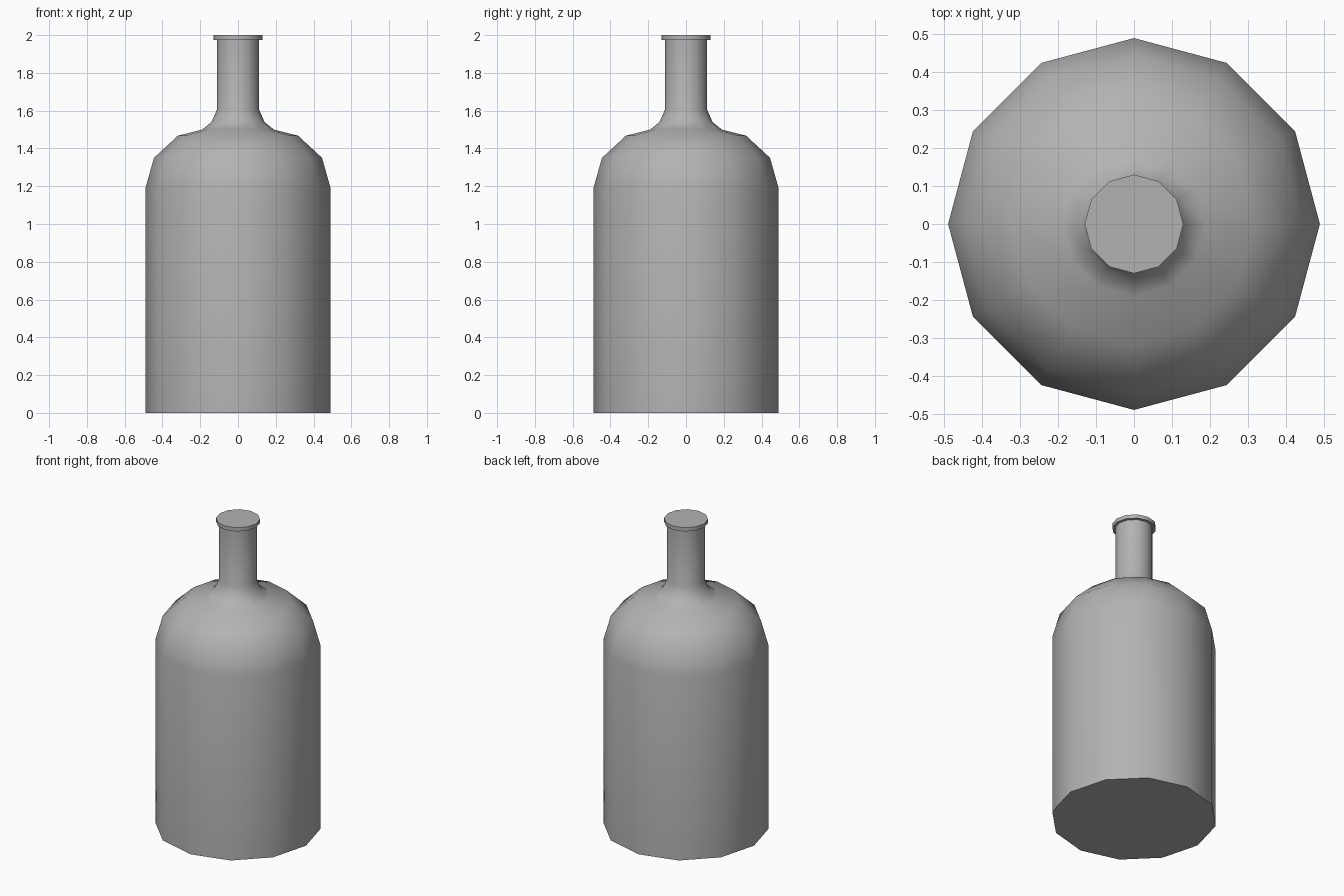
import bpy, bmesh, math

if "Cube" in bpy.data.objects:
    bpy.data.objects.remove(bpy.data.objects["Cube"])

SIDES = 12

grey = bpy.data.materials.new("plain grey")
grey.diffuse_color = (0.45, 0.45, 0.45, 1)
grey.use_nodes = True
grey.node_tree.nodes["Principled BSDF"].inputs["Base Color"].default_value = grey.diffuse_color


def lathe(name, profile):
    """Revolve (radius, z) points around z, with flat caps at both ends."""
    bm = bmesh.new()
    rings = []
    for r, z in profile:
        rings.append([bm.verts.new((r * math.cos(2 * math.pi * i / SIDES),
                                    r * math.sin(2 * math.pi * i / SIDES), z))
                      for i in range(SIDES)])
    for a, b in zip(rings, rings[1:]):
        for i in range(SIDES):
            j = (i + 1) % SIDES
            bm.faces.new((a[i], a[j], b[j], b[i]))
    bm.faces.new(rings[0][::-1])
    bm.faces.new(rings[-1])
    mesh = bpy.data.meshes.new(name)
    bm.to_mesh(mesh)
    bm.free()
    mesh.materials.append(grey)
    obj = bpy.data.objects.new(name, mesh)
    bpy.context.collection.objects.link(obj)
    bpy.ops.object.select_all(action='DESELECT')
    obj.select_set(True)
    bpy.context.view_layer.objects.active = obj
    bpy.ops.object.shade_smooth_by_angle(angle=math.radians(42))
    return obj


# Bottle: straight body, rounded shoulder, flared neck base, neck and lip
lathe("bottle", [
    (0.49, 0.0), (0.49, 1.19),                    # body
    (0.445, 1.35), (0.318, 1.468), (0.19, 1.50),  # shoulder
    (0.14, 1.54), (0.112, 1.605), (0.112, 1.975),  # neck
    (0.13, 1.975), (0.13, 2.0),                   # lip
])
